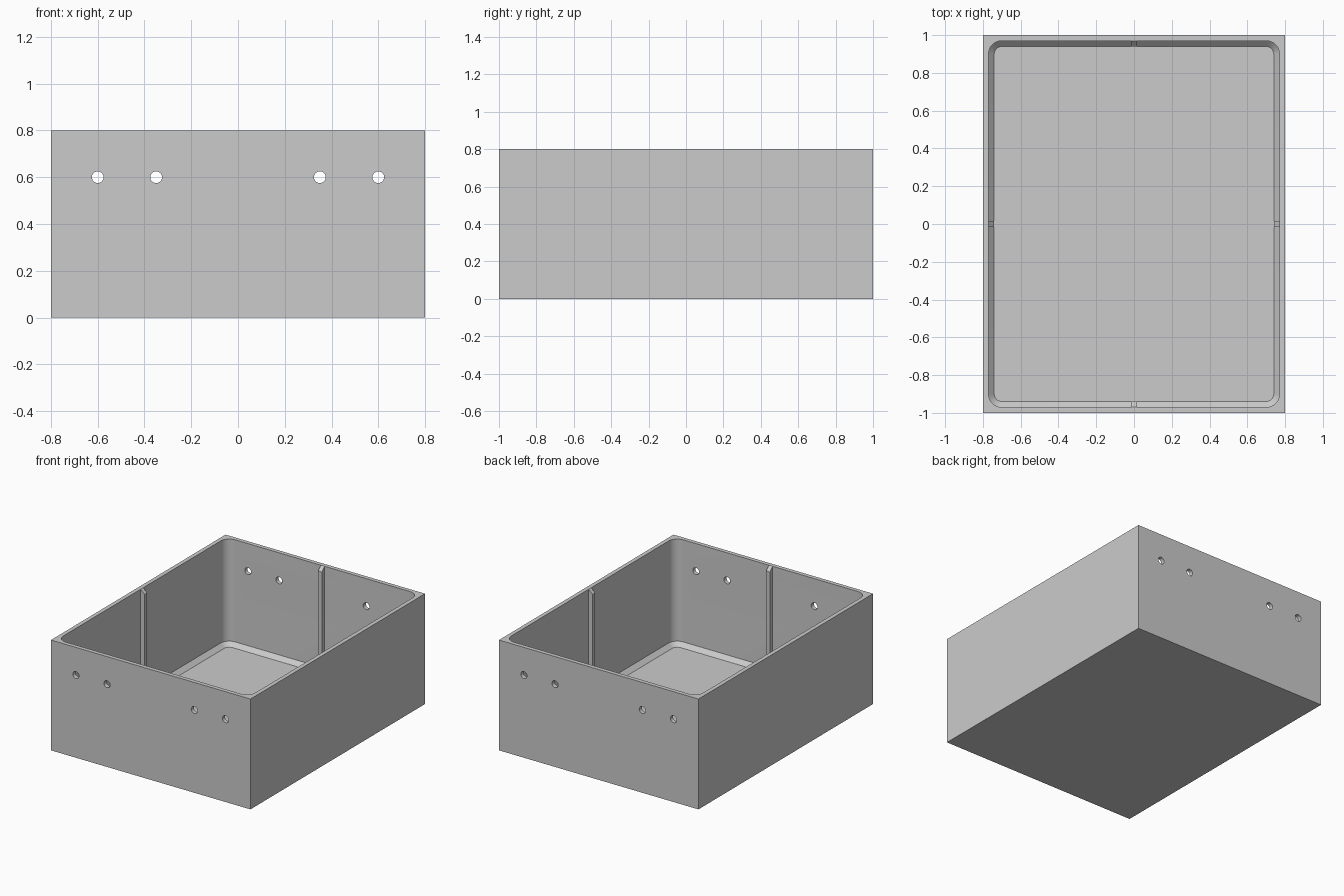
import bpy, bmesh, math
from mathutils import Matrix

cube = bpy.data.objects.get("Cube")
if cube:
    bpy.data.objects.remove(cube, do_unlink=True)

W, L, H = 0.8, 1.0, 0.8      # half width, half length, height
WALL, BEVEL, RADIUS = 0.03, 0.03, 0.07
FLOOR = 0.03

grey = bpy.data.materials.new("plain grey")
grey.use_nodes = True
colour = (0.6, 0.6, 0.6, 1)
grey.diffuse_color = colour
grey.node_tree.nodes["Principled BSDF"].inputs["Base Color"].default_value = colour


def make_object(name, bm):
    bmesh.ops.recalc_face_normals(bm, faces=bm.faces)
    mesh = bpy.data.meshes.new(name)
    bm.to_mesh(mesh)
    bm.free()
    mesh.materials.append(grey)
    obj = bpy.data.objects.new(name, mesh)
    bpy.context.collection.objects.link(obj)
    return obj


def rounded_ring(bm, hx, hy, r, z, steps=8):
    """Rounded rectangle of vertices at height z."""
    ring = []
    for q, (sx, sy) in enumerate([(1, 1), (-1, 1), (-1, -1), (1, -1)]):
        for i in range(steps + 1):
            a = math.pi / 2 * (q + i / steps)
            ring.append(bm.verts.new((sx * (hx - r) + r * math.cos(a),
                                      sy * (hy - r) + r * math.sin(a), z)))
    return ring


def cut(target, cutter):
    cutter.hide_render = True
    mod = target.modifiers.new("cut", 'BOOLEAN')
    mod.operation, mod.solver, mod.object = 'DIFFERENCE', 'EXACT', cutter
    bpy.context.view_layer.objects.active = target
    bpy.ops.object.modifier_apply(modifier=mod.name)
    bpy.data.objects.remove(cutter, do_unlink=True)


# Outer block
bm = bmesh.new()
bmesh.ops.create_cube(bm, size=1, matrix=Matrix.Translation((0, 0, H / 2))
                      @ Matrix.Diagonal((2 * W, 2 * L, H, 1)))
box = make_object("box", bm)

# Rounded cavity with a chamfered floor edge
bm = bmesh.new()
ix, iy = W - WALL, L - WALL
rings = [rounded_ring(bm, ix - BEVEL, iy - BEVEL, RADIUS - BEVEL, FLOOR),
         rounded_ring(bm, ix, iy, RADIUS, FLOOR + BEVEL),
         rounded_ring(bm, ix, iy, RADIUS, H + 0.1)]
for low, high in zip(rings, rings[1:]):
    for i in range(len(low)):
        j = (i + 1) % len(low)
        bm.faces.new((low[i], low[j], high[j], high[i]))
bm.faces.new(rings[0])
bm.faces.new(rings[-1])
cut(box, make_object("cavity_cutter", bm))

# Screw holes through the front and back walls
bm = bmesh.new()
for x in (-0.6, -0.35, 0.35, 0.6):
    bmesh.ops.create_cone(bm, cap_ends=True, segments=32, radius1=0.025, radius2=0.025,
                          depth=2 * L + 0.2, matrix=Matrix.Translation((x, 0, 0.6))
                          @ Matrix.Rotation(math.pi / 2, 4, 'X'))
cut(box, make_object("hole_cutter", bm))

# Smooth the round corners and holes, keeping edges sharp
bpy.ops.object.select_all(action='DESELECT')
box.select_set(True)
bpy.context.view_layer.objects.active = box
bpy.ops.object.shade_smooth_by_angle(angle=math.radians(30))


# Vertical ribs in the middle of each inner wall, with sloped tops
def rib(name, distance, angle):
    bm = bmesh.new()
    inner, sunk = distance - BEVEL, distance + 0.005
    profile = [(distance, H), (inner, H - BEVEL), (inner, FLOOR - 0.005),
               (sunk, FLOOR - 0.005), (sunk, H - 0.005)]
    face = bm.faces.new([bm.verts.new((d, -0.015, z)) for d, z in profile])
    new = bmesh.ops.extrude_face_region(bm, geom=[face])["geom"]
    verts = [v for v in new if isinstance(v, bmesh.types.BMVert)]
    bmesh.ops.translate(bm, verts=verts, vec=(0, 0.03, 0))
    bm.transform(Matrix.Rotation(angle, 4, 'Z'))
    make_object(name, bm)


for i, (side, distance) in enumerate([("left", ix), ("back", iy), ("right", ix), ("front", iy)]):
    rib(side + "_rib", distance, i * math.pi / 2)
